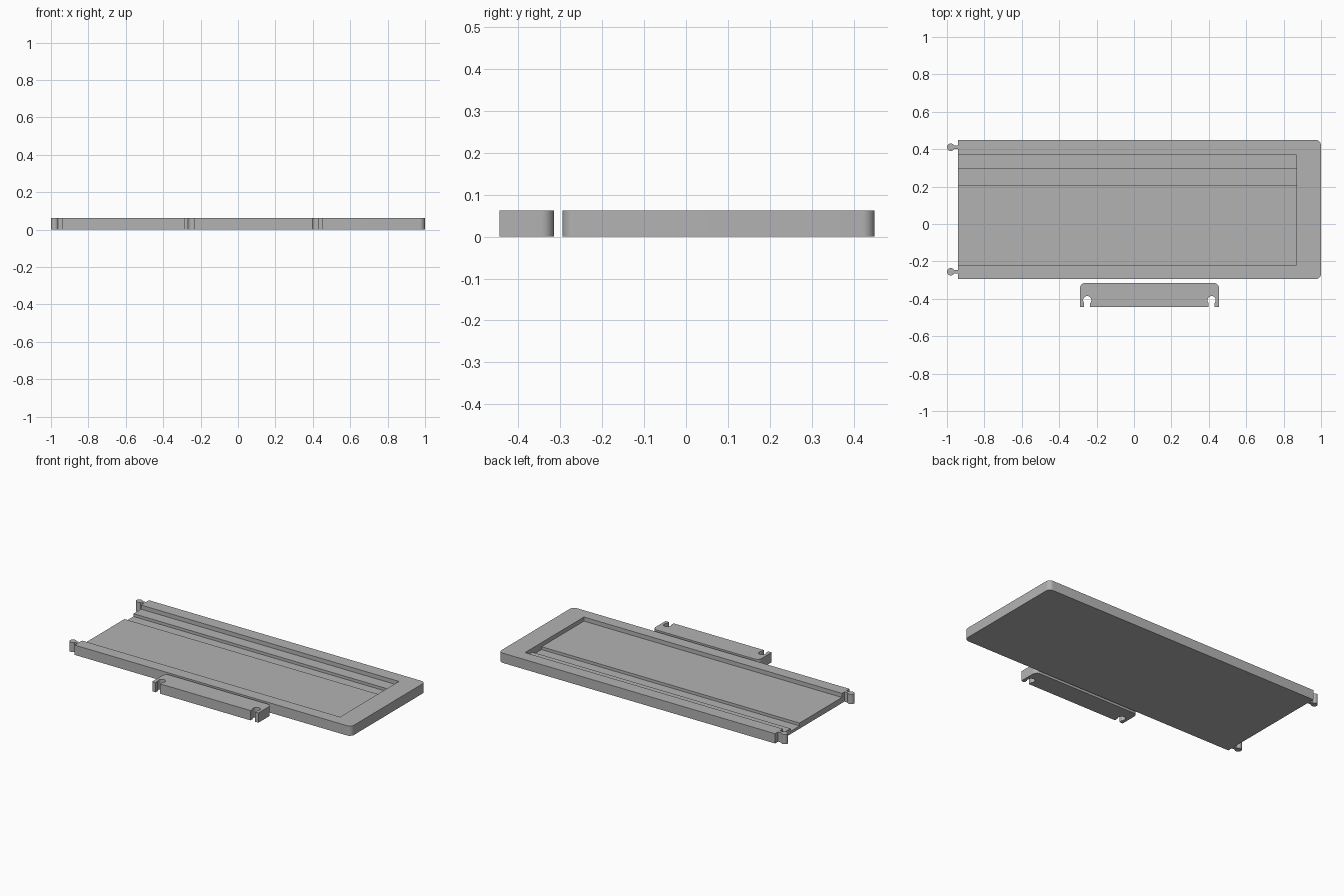
import bpy, bmesh
from math import radians, cos, sin
from mathutils import Matrix

cube = bpy.data.objects.get("Cube")
if cube:
    bpy.data.objects.remove(cube, do_unlink=True)

HEIGHT = 0.062
grey = bpy.data.materials.new("plain grey")
grey.use_nodes = True
grey.diffuse_color = (0.45, 0.45, 0.45, 1)
grey.node_tree.nodes["Principled BSDF"].inputs["Base Color"].default_value = grey.diffuse_color


def arc(cx, cy, r, start, end, steps=8):
    angles = [radians(start + (end - start) * i / steps) for i in range(steps + 1)]
    return [(cx + r * cos(a), cy + r * sin(a)) for a in angles]


def prism(name, outline, depth, place=Matrix()):
    """Extrude a closed outline upward, then place it."""
    bm = bmesh.new()
    face = bm.faces.new([bm.verts.new((x, y, 0)) for x, y in outline])
    grown = bmesh.ops.extrude_face_region(bm, geom=[face])["geom"]
    top = [v for v in grown if isinstance(v, bmesh.types.BMVert)]
    bmesh.ops.translate(bm, verts=top, vec=(0, 0, depth))
    bmesh.ops.recalc_face_normals(bm, faces=bm.faces)
    bm.transform(place)
    mesh = bpy.data.meshes.new(name)
    bm.to_mesh(mesh)
    bm.free()
    mesh.materials.append(grey)
    obj = bpy.data.objects.new(name, mesh)
    bpy.context.collection.objects.link(obj)
    return obj


def cut(obj, cutter):
    """Subtract the cutter for good and discard it."""
    mod = obj.modifiers.new("cut", "BOOLEAN")
    mod.operation, mod.solver, mod.object = "DIFFERENCE", "EXACT", cutter
    bpy.context.view_layer.objects.active = obj
    bpy.ops.object.modifier_apply(modifier=mod.name)
    bpy.data.objects.remove(cutter, do_unlink=True)


def smooth(obj):
    bpy.ops.object.select_all(action="DESELECT")
    obj.select_set(True)
    bpy.context.view_layer.objects.active = obj
    bpy.ops.object.shade_smooth_by_angle(angle=radians(30))


# Tray: rounded closed end, two round hinge pins on the open end
OPEN_X, FRONT, BACK, R = -0.94, -0.295, 0.45, 0.03
outline = [(OPEN_X, FRONT)]
outline += arc(1 - R, FRONT + R, R, -90, 0) + arc(1 - R, BACK - R, R, 0, 90)
outline.append((OPEN_X, BACK))
for y in (0.41, -0.255):
    outline.append((OPEN_X, y + 0.01))
    outline += arc(-0.98, y, 0.02, 30, 330, 20)
    outline.append((OPEN_X, y - 0.01))
tray = prism("tray", outline, HEIGHT)

# Recess: floor, deeper channel and rear shelf, open at the hinge end
FLOOR, CHANNEL, TOP = 0.036, 0.018, 0.1
section = [(-0.22, FLOOR), (0.205, FLOOR), (0.205, CHANNEL), (0.295, CHANNEL),
           (0.295, FLOOR), (0.37, FLOOR), (0.37, TOP), (-0.22, TOP)]
along_x = Matrix(((0, 0, 1, OPEN_X - 0.03), (1, 0, 0, 0), (0, 1, 0, 0), (0, 0, 0, 1)))
cut(tray, prism("recess_cutter", section, 0.87 - OPEN_X + 0.03, along_x))
smooth(tray)

# Clip bar: two keyhole sockets along the front edge, rounded rear corners
LEFT, RIGHT, NEAR, FAR = -0.29, 0.455, -0.445, -0.315
outline = [(LEFT, NEAR)]
for x in (LEFT + 0.04, RIGHT - 0.04):
    outline.append((x - 0.016, NEAR))
    outline += arc(x, -0.407, 0.022, 223, -43, 20)
    outline.append((x + 0.016, NEAR))
outline.append((RIGHT, NEAR))
outline += arc(RIGHT - R, FAR - R, R, 0, 90) + arc(LEFT + R, FAR - R, R, 90, 180)
bar = prism("clip_bar", outline, HEIGHT)

# Round-topped notch across the underside of the bar
notch = [(0.235, -0.02), (0.28, -0.02)] + arc(0.27, 0.026, 0.01, 0, 90, 4) + arc(0.245, 0.026, 0.01, 90, 180, 4)
along_y = Matrix(((1, 0, 0, 0), (0, 0, 1, NEAR - 0.02), (0, 1, 0, 0), (0, 0, 0, 1)))
cut(bar, prism("notch_cutter", notch, 0.17, along_y @ Matrix.Identity(4)))
smooth(bar)
